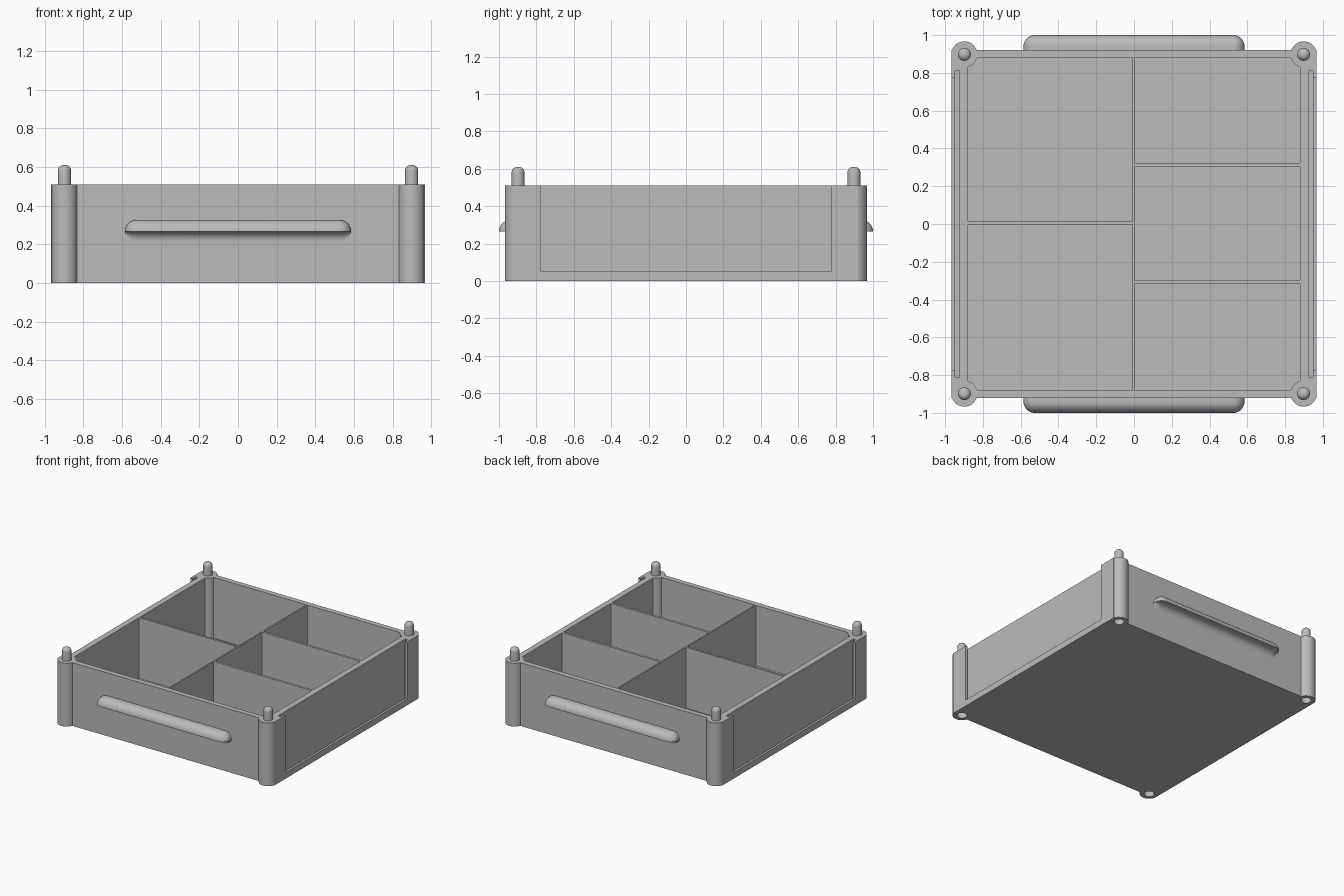
import bpy, bmesh, math

old = bpy.data.objects.get("Cube")
if old:
    bpy.data.objects.remove(old, do_unlink=True)

grey = bpy.data.materials.new("plain_grey")
grey.use_nodes = True
color = (0.5, 0.5, 0.5, 1)
grey.diffuse_color = color
grey.node_tree.nodes["Principled BSDF"].inputs["Base Color"].default_value = color

HEIGHT, FLOOR = 0.51, 0.02
HALF_X, HALF_Y, INNER = 0.967, 0.92, 0.878
POST, POST_R = 0.898, 0.069
CORNERS = [(sx * POST, sy * POST) for sx in (-1, 1) for sy in (-1, 1)]


def finish(bm, name):
    bmesh.ops.recalc_face_normals(bm, faces=bm.faces)
    mesh = bpy.data.meshes.new(name)
    bm.to_mesh(mesh)
    bm.free()
    ob = bpy.data.objects.new(name, mesh)
    bpy.context.collection.objects.link(ob)
    mesh.materials.append(grey)
    return ob


def box(name, x0, x1, y0, y1, z0, z1):
    bm = bmesh.new()
    bmesh.ops.create_cube(bm, size=1)
    for v in bm.verts:
        v.co = ((x0 + x1) / 2 + v.co.x * (x1 - x0),
                (y0 + y1) / 2 + v.co.y * (y1 - y0),
                (z0 + z1) / 2 + v.co.z * (z1 - z0))
    return finish(bm, name)


def lathe(name, x, y, profile, steps=40):
    """Closed solid turned about a vertical axis from (radius, z) points."""
    bm = bmesh.new()
    rings = []
    for r, z in profile:
        rings.append([bm.verts.new((x + r * math.cos(math.tau * i / steps),
                                    y + r * math.sin(math.tau * i / steps), z))
                      for i in range(steps)])
    for a, b in zip(rings, rings[1:]):
        for i in range(steps):
            j = (i + 1) % steps
            bm.faces.new((a[i], a[j], b[j], b[i]))
    bm.faces.new(rings[0])
    bm.faces.new(rings[-1])
    return finish(bm, name)


def combine(target, tool, operation):
    tool.hide_render = True
    mod = target.modifiers.new("cut", 'BOOLEAN')
    mod.operation, mod.solver, mod.object = operation, 'EXACT', tool
    bpy.context.view_layer.objects.active = target
    bpy.ops.object.modifier_apply(modifier=mod.name)
    bpy.data.objects.remove(tool, do_unlink=True)


def smooth(ob):
    bpy.ops.object.select_all(action='DESELECT')
    ob.select_set(True)
    bpy.context.view_layer.objects.active = ob
    bpy.ops.object.shade_smooth_by_angle(angle=math.radians(35))


# Tray body with two compartments on one side and three on the other
tray = box("tray", -HALF_X, HALF_X, -HALF_Y, HALF_Y, 0, HEIGHT)
left_cells = [(-INNER, -0.004), (0.012, INNER)]
right_cells = [(-INNER, -0.315), (-0.296, 0.304), (0.323, INNER)]
for x0, x1, cells in ((-INNER, -0.008, left_cells), (0.003, INNER, right_cells)):
    for y0, y1 in cells:
        combine(tray, box("cell_cutter", x0, x1, y0, y1, FLOOR, 1), 'DIFFERENCE')

# Rounded corner posts with stacking sockets underneath
for x, y in CORNERS:
    combine(tray, lathe("post", x, y, [(POST_R, 0), (POST_R, HEIGHT)]), 'UNION')
for x, y in CORNERS:
    combine(tray, lathe("socket_cutter", x, y, [(0.038, -0.1), (0.038, 0.11)]), 'DIFFERENCE')

# Label slots in the sides, open at the top, with a framed window
for s in (-1, 1):
    xa, xb, xc = s * 0.925, s * 0.948, s * 1.1
    combine(tray, box("slot_cutter", min(xa, xb), max(xa, xb), -0.81, 0.81, 0.03, 1), 'DIFFERENCE')
    mid = s * 0.935
    combine(tray, box("window_cutter", min(mid, xc), max(mid, xc), -0.775, 0.775, 0.05, 1), 'DIFFERENCE')
smooth(tray)

# Stacking pins with rounded tips
for n, (x, y) in enumerate(CORNERS):
    tip = [(0.005 + 0.029 * math.cos(t * math.pi / 16),
            0.581 + 0.029 * math.sin(t * math.pi / 16)) for t in range(9)]
    smooth(lathe(f"stacking_pin_{n + 1}", x, y, [(0.034, HEIGHT - 0.02)] + tip))


def handle(name, side):
    """Rounded grip lip whose hollow underside flows back into the wall."""
    zc, r, hollow, n = 0.266, 0.06, 0.05, 10
    angles = [i * math.pi / 2 / n for i in range(n + 1)]
    stations = [(0.525 + r * math.sin(a), max(math.cos(a), 0.02)) for a in angles]
    stations = [(-x, s) for x, s in reversed(stations)] + stations
    bm = bmesh.new()
    rings = []
    for x, s in stations:
        h = hollow * s
        pts = [(0.91, zc + r * s)]
        pts += [(0.94 + r * s * math.sin(a), zc + r * s * math.cos(a)) for a in angles]
        pts += [(HALF_Y + h - h * math.sin(a), zc - h + h * math.cos(a)) for a in angles]
        pts += [(0.91, zc - h)]
        rings.append([bm.verts.new((x, side * y, z)) for y, z in pts])
    for a, b in zip(rings, rings[1:]):
        for i in range(len(a)):
            j = (i + 1) % len(a)
            bm.faces.new((a[i], a[j], b[j], b[i]))
    bm.faces.new(rings[0])
    bm.faces.new(rings[-1])
    smooth(finish(bm, name))


# Grip on the front and back walls
handle("front_handle", -1)
handle("back_handle", 1)
